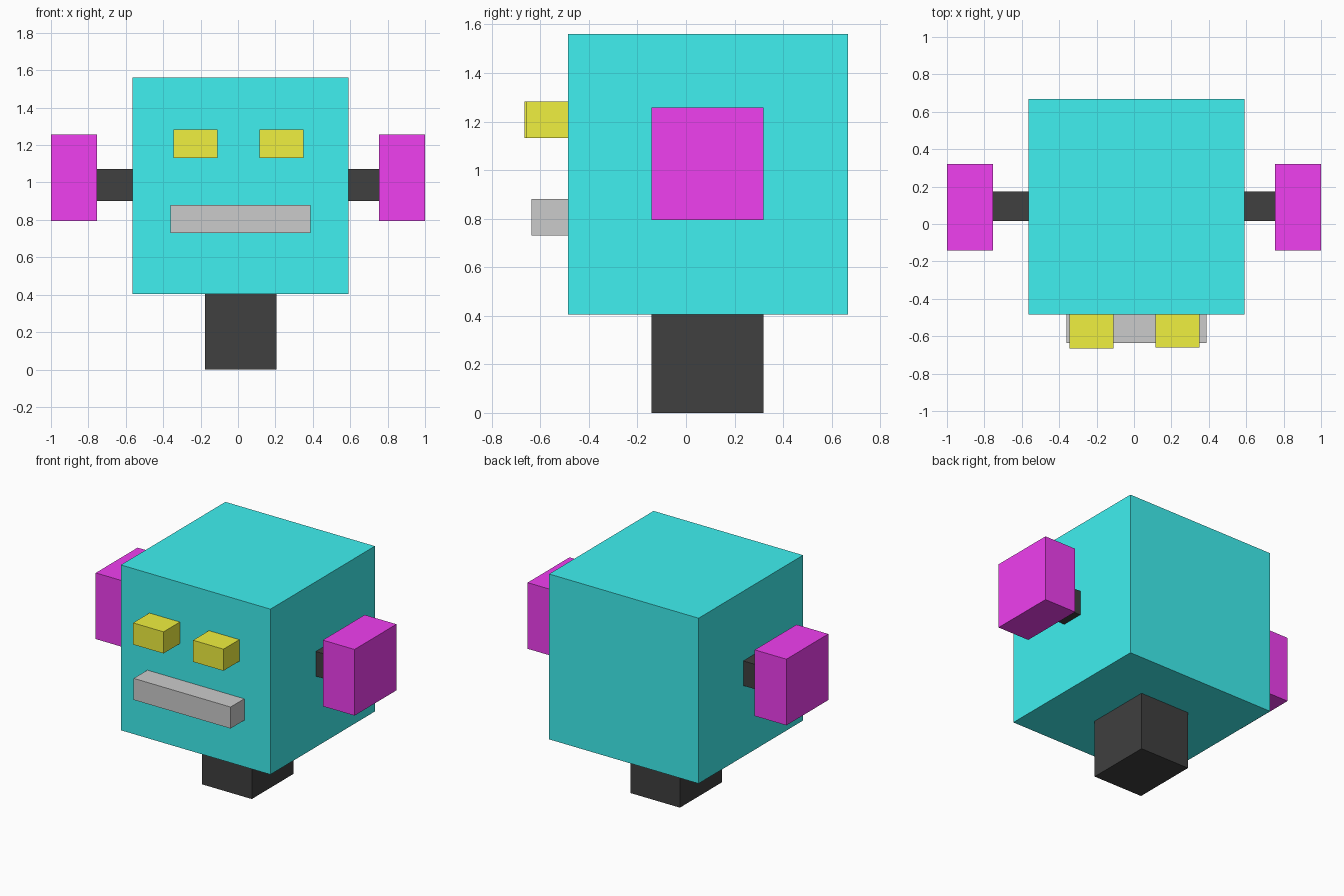
import bpy

if "Cube" in bpy.data.objects:
    bpy.data.objects.remove(bpy.data.objects["Cube"])


def colour(name, rgb):
    m = bpy.data.materials.new(name)
    m.diffuse_color = (*rgb, 1)
    m.use_nodes = True
    m.node_tree.nodes["Principled BSDF"].inputs["Base Color"].default_value = m.diffuse_color
    return m


cyan = colour("cyan", (0.05, 0.87, 0.87))
magenta = colour("magenta", (0.87, 0.05, 0.87))
yellow = colour("yellow", (0.87, 0.87, 0.05))
black = colour("black", (0.05, 0.05, 0.05))


def box(name, x, y, z, mat=None):
    """Box spanning the given (min, max) range on each axis."""
    spans = (x, y, z)
    bpy.ops.mesh.primitive_cube_add(size=1, location=[(a + b) / 2 for a, b in spans])
    ob = bpy.context.object
    ob.name = name
    ob.scale = [b - a for a, b in spans]
    bpy.ops.object.transform_apply(location=False, rotation=False, scale=True)
    if mat:
        ob.data.materials.append(mat)
    return ob


FRONT, BACK = -0.485, 0.668   # head faces
LEFT, RIGHT = -0.565, 0.59
BOTTOM, TOP = 0.405, 1.56

# Head and neck
box("head", (LEFT, RIGHT), (FRONT, BACK), (BOTTOM, TOP), cyan)
box("neck", (-0.177, 0.206), (-0.142, 0.32), (0, BOTTOM), black)

# Ears on short rods
for side, rod_x, ear_x in (("left", (-0.755, LEFT), (-1, -0.755)),
                           ("right", (RIGHT, 0.755), (0.755, 1))):
    box(side + "_ear_rod", rod_x, (0.016, 0.174), (0.9, 1.073), black)
    box(side + "_ear", ear_x, (-0.142, 0.32), (0.795, 1.257), magenta)

# Eyes
for side, x, front in (("left", (-0.345, -0.11), -0.665), ("right", (0.115, 0.35), -0.66)):
    box(side + "_eye", x, (front, FRONT), (1.132, 1.283), yellow)

# Mouth
box("mouth", (-0.361, 0.388), (-0.636, FRONT), (0.73, 0.88))
